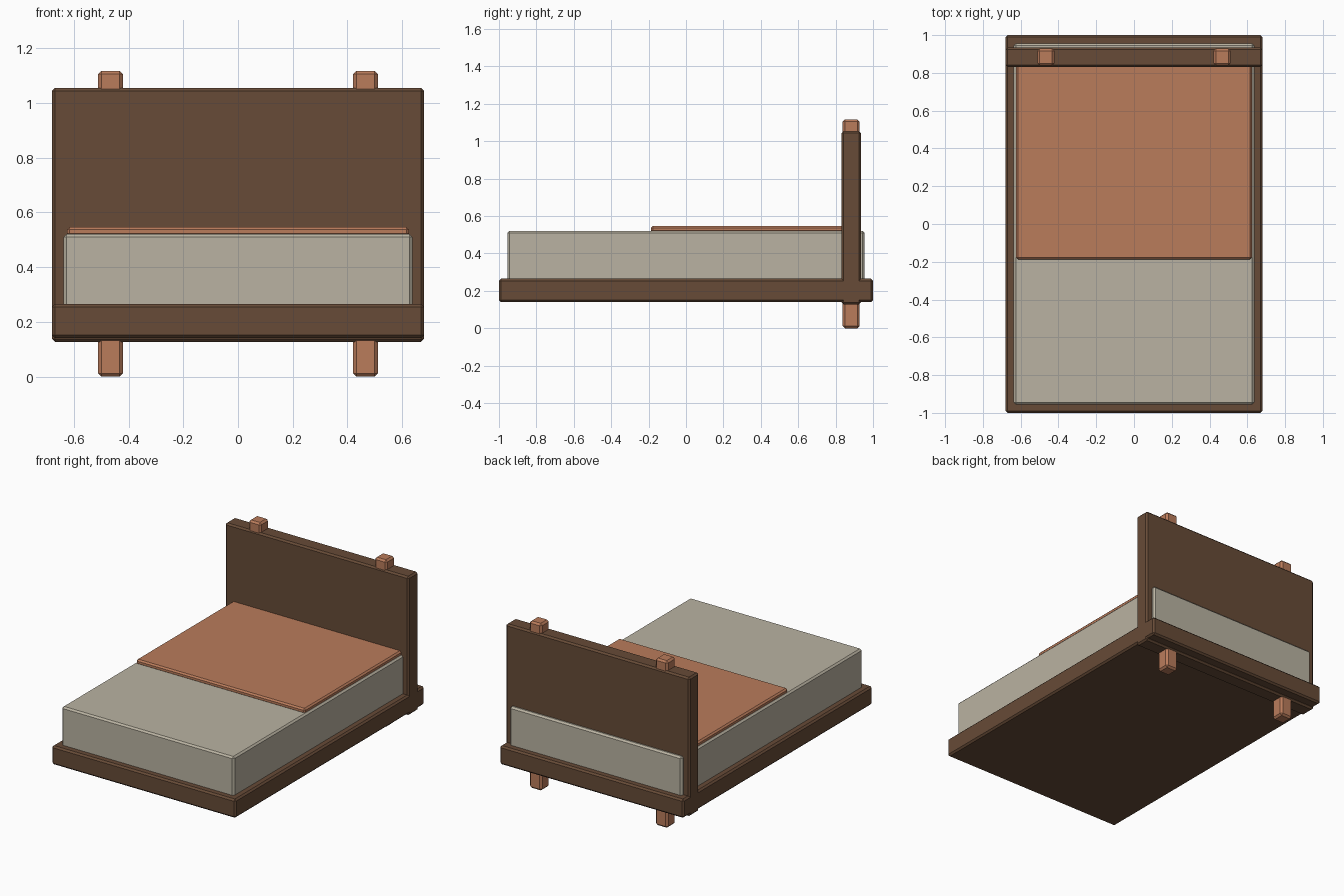
import bpy

if "Cube" in bpy.data.objects:
    bpy.data.objects.remove(bpy.data.objects["Cube"])


def material(name, color):
    m = bpy.data.materials.new(name)
    m.diffuse_color = (*color, 1)
    m.use_nodes = True
    m.node_tree.nodes["Principled BSDF"].inputs["Base Color"].default_value = m.diffuse_color
    return m


wood = material("dark_wood", (0.135, 0.07, 0.038))
copper = material("light_wood", (0.49, 0.2, 0.105))
linen = material("linen", (0.49, 0.45, 0.36))


def box(name, lo, hi, mat, bevel=0.011):
    """Chamfered box between two opposite corners."""
    center = [(a + b) / 2 for a, b in zip(lo, hi)]
    bpy.ops.mesh.primitive_cube_add(size=1, location=center)
    ob = bpy.context.object
    ob.name = name
    ob.scale = [b - a for a, b in zip(lo, hi)]
    bpy.ops.object.transform_apply(location=False, rotation=False, scale=True)
    mod = ob.modifiers.new("Chamfer", "BEVEL")
    mod.width = bevel
    mod.segments = 1
    ob.data.materials.append(mat)
    return ob


# Base frame and headboard
box("bed_frame", (-0.68, -1, 0.14), (0.68, 1, 0.265), wood)
box("headboard", (-0.68, 0.832, 0.127), (0.68, 0.935, 1.055), wood)

# Mattress runs through the headboard and sinks into the frame
box("mattress", (-0.637, -0.955, 0.22), (0.637, 0.955, 0.521), linen)

# Blanket over the head half
box("blanket", (-0.625, -0.187, 0.512), (0.625, 0.87, 0.547), copper, 0.01)

# Posts through the headboard, both sides
for side, label in ((-1, "left"), (1, "right")):
    x = side * 0.466
    box(f"{label}_post", (x - 0.045, 0.838, 0), (x + 0.045, 0.928, 1.117), copper, 0.012)
